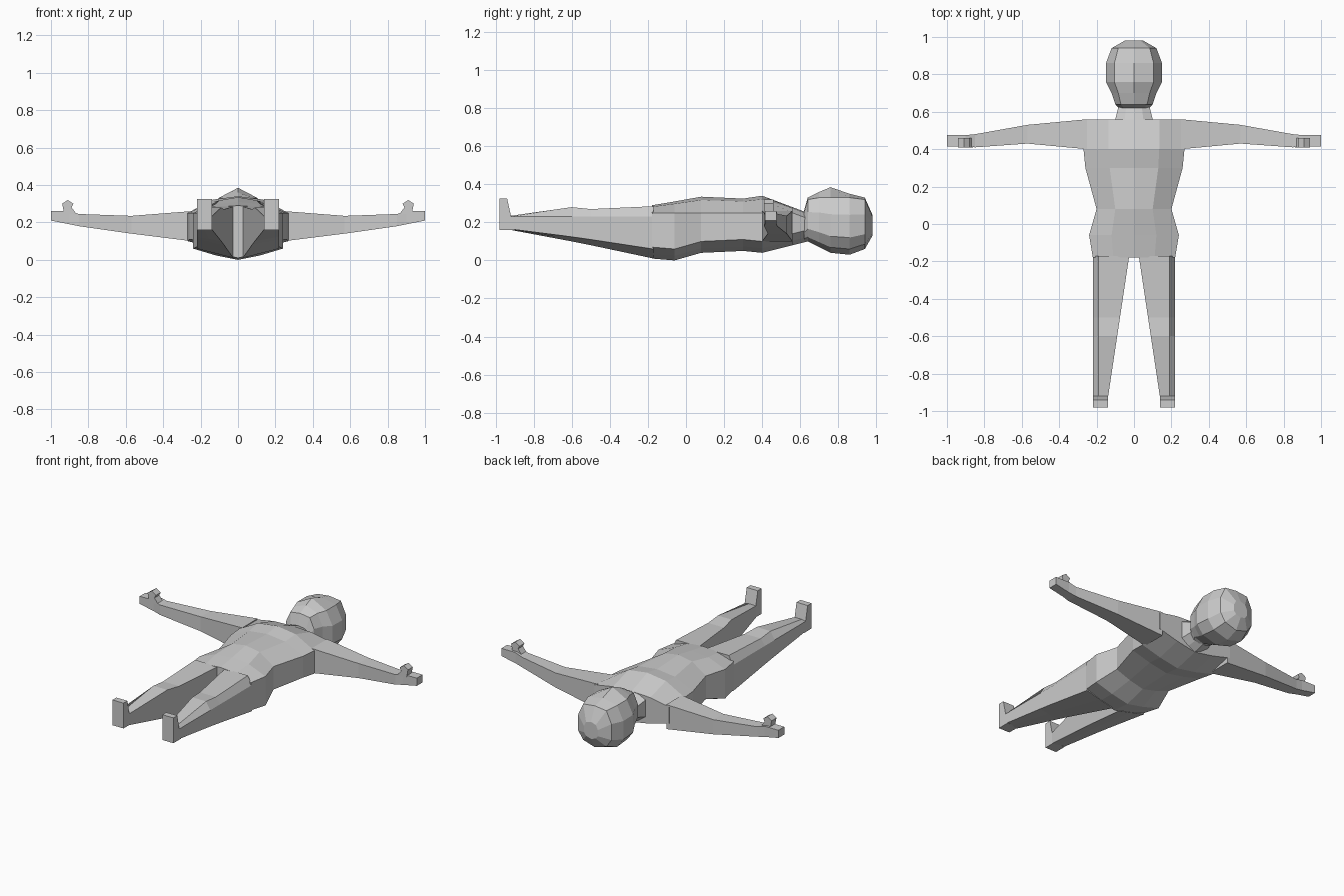
import bpy
import bmesh

default_cube = bpy.data.objects.get("Cube")
if default_cube:
    bpy.data.objects.remove(default_cube, do_unlink=True)

# Single plain grey material
grey = bpy.data.materials.new("plain grey")
grey.use_nodes = True
grey.diffuse_color = (0.6, 0.6, 0.6, 1)
shader = grey.node_tree.nodes["Principled BSDF"]
shader.inputs["Base Color"].default_value = grey.diffuse_color


def loft(name, rings):
    """Skin equal-length closed rings and cap both ends, flat shaded."""
    bm = bmesh.new()
    rows = [[bm.verts.new(point) for point in ring] for ring in rings]
    for row, following in zip(rows, rows[1:]):
        for i in range(len(row)):
            bm.faces.new((row[i - 1], row[i], following[i], following[i - 1]))
    bm.faces.new(rows[0])
    bm.faces.new(rows[-1])
    bmesh.ops.recalc_face_normals(bm, faces=bm.faces[:])
    mesh = bpy.data.meshes.new(name)
    bm.to_mesh(mesh)
    bm.free()
    mesh.materials.append(grey)
    part = bpy.data.objects.new(name, mesh)
    bpy.context.collection.objects.link(part)


def mix(start, end, amount):
    return start + (end - start) * amount


def symmetric(y, half):
    """Closed ring at y from a half profile that runs from top to bottom centre."""
    return [(x, y, z) for x, z in half] + [(-x, y, z) for x, z in half[-2:0:-1]]


def torso_ring(y, width, top, bottom):
    """Upright sides with a shallow ridge in front and a keel behind."""
    upper = min(0.25, top - 0.03)
    lower = bottom + 0.06
    return symmetric(y, [
        (0, top),
        (width / 2, mix(top, upper, 0.2)),
        (width, upper),
        (width, lower),
        (width / 2, mix(bottom, lower, 0.4)),
        (0, bottom),
    ])


def head_ring(y, width, ridge, back):
    """Rounded section with a raised ridge along the middle of the face."""
    brow = min(ridge - 0.01, 0.33)
    return symmetric(y, [
        (0, ridge),
        (width * 0.7, brow),
        (width, mix(brow, back, 0.3)),
        (width, mix(back, brow, 0.3)),
        (width * 0.7, mix(back, brow, 0.1)),
        (0, back),
    ])


def leg_ring(side, y, top, bottom):
    """The inner face slopes outward to the ankle; the outer face is straight."""
    inner, outer = -0.15 * y, 0.22
    lower = bottom + 0.06 * (1 + y)
    profile = [
        (inner, top),
        (outer - 0.03, top),
        (outer, 0.23),
        (outer, lower),
        (mix(inner, outer, 0.5), mix(bottom, lower, 0.5)),
        (inner, bottom),
    ]
    return [(side * x, y, z) for x, z in profile]


def arm_ring(side, x, middle, depth, bottom, top):
    """Rectangular section across the arm."""
    near, far = middle - depth, middle + depth
    corners = [(near, bottom), (far, bottom), (far, top), (near, top)]
    return [(side * x, y, z) for y, z in corners]


def foot_ring(side, z, thickness):
    """Rectangular section; the sole stays flat while the foot thins to the toes."""
    sole, inner, outer = -0.98, 0.14, 0.22
    corners = [(inner, sole), (outer, sole),
               (outer, sole + thickness), (inner, sole + thickness)]
    return [(side * x, y, z) for x, y in corners]


# Torso from the hips through the flat shoulders to the neck
loft("torso", [
    torso_ring(-0.18, 0.22, 0.29, 0.01),
    torso_ring(-0.06, 0.24, 0.31, 0),
    torso_ring(0.08, 0.2, 0.335, 0.04),
    torso_ring(0.3, 0.26, 0.325, 0.05),
    torso_ring(0.4, 0.27, 0.34, 0.04),
    torso_ring(0.56, 0.27, 0.28, 0.08),
    torso_ring(0.56, 0.1, 0.28, 0.08),
    torso_ring(0.64, 0.08, 0.25, 0.1),
])

# Head from the chin to the crown
loft("head", [
    head_ring(0.62, 0.08, 0.26, 0.1),
    head_ring(0.64, 0.1, 0.33, 0.1),
    head_ring(0.7, 0.12, 0.36, 0.07),
    head_ring(0.76, 0.15, 0.385, 0.04),
    head_ring(0.86, 0.15, 0.35, 0.03),
    head_ring(0.94, 0.12, 0.33, 0.06),
    head_ring(0.98, 0.05, 0.24, 0.13),
])

for label, side in (("left", 1), ("right", -1)):
    # Leg from the hip over the knee to the ankle
    loft(label + "_leg", [
        leg_ring(side, -0.17, 0.285, 0.01),
        leg_ring(side, -0.5, 0.27, 0.08),
        leg_ring(side, -0.6, 0.28, 0.1),
        leg_ring(side, -0.92, 0.235, 0.16),
    ])

    # Foot with the toes pointing up
    loft(label + "_foot", [
        foot_ring(side, 0.16, 0.08),
        foot_ring(side, 0.235, 0.06),
        foot_ring(side, 0.325, 0.04),
    ])

    # Arm from the shoulder over the elbow and wrist to the fingertips
    loft(label + "_arm", [
        arm_ring(side, 0.25, 0.48, 0.08, 0.1, 0.26),
        arm_ring(side, 0.57, 0.48, 0.05, 0.14, 0.235),
        arm_ring(side, 0.85, 0.445, 0.035, 0.18, 0.245),
        arm_ring(side, 0.9, 0.445, 0.03, 0.19, 0.26),
        arm_ring(side, 1, 0.445, 0.03, 0.21, 0.26),
    ])

    # Thumb raised from the palm
    thumb = [(0.86, 0.24), (0.89, 0.28), (0.88, 0.3),
             (0.91, 0.32), (0.94, 0.3), (0.93, 0.25)]
    loft(label + "_thumb", [[(side * x, y, z) for x, z in thumb]
                            for y in (0.41, 0.46)])
